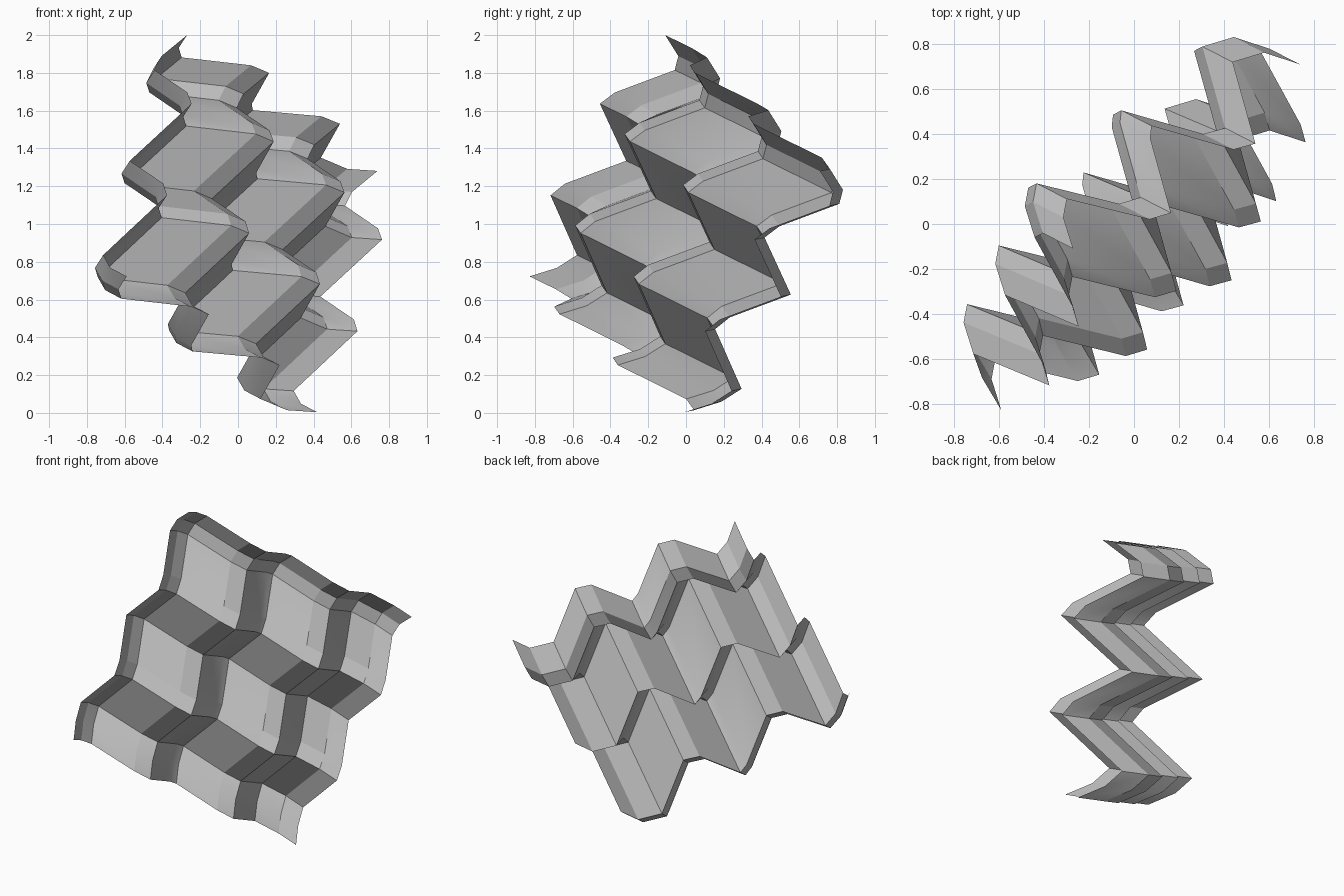
import bpy
import math
import bmesh
from mathutils import Vector

cube = bpy.data.objects.get("Cube")
if cube:
    bpy.data.objects.remove(cube, do_unlink=True)

# Plain grey surface
grey = bpy.data.materials.new("mid grey")
grey.use_nodes = True
colour = (0.5, 0.5, 0.5, 1.0)
grey.diffuse_color = colour
grey.node_tree.nodes["Principled BSDF"].inputs["Base Color"].default_value = colour

# Tilted square frame: top corner, the two sheet directions and the facing normal
corner = Vector((-0.27, -0.11, 2.0))
across = Vector((1.01, 0.82, -0.72)).normalized()
down = Vector((-0.32, -0.72, -1.28)).normalized()
facing = down.cross(across).normalized()

# Fold profiles as (distance, height)
across_folds = [(0, 0), (0.08, -0.14), (0.16, -0.195), (0.38, 0.116),
                (0.48, 0.155), (0.68, -0.17), (0.73, -0.21), (0.935, 0.11),
                (1.035, 0.152), (1.253, -0.203), (1.40, -0.146), (1.485, 0)]
down_folds = [(0, 0), (0.09, -0.165), (0.17, -0.193), (0.386, 0.12),
              (0.47, 0.177), (0.73, -0.21), (0.95, 0.11), (1.036, 0.163),
              (1.31, -0.235), (1.41, -0.15), (1.5, 0)]

# Sweep one fold profile along the other to make the corrugated sheet
bm = bmesh.new()
rows = [[bm.verts.new(corner + across * u + down * v + facing * (f + g))
         for u, f in across_folds] for v, g in down_folds]
for upper, lower in zip(rows, rows[1:]):
    for i in range(len(upper) - 1):
        bm.faces.new((upper[i], lower[i], lower[i + 1], upper[i + 1]))

mesh = bpy.data.meshes.new("corrugated_sheet")
bm.to_mesh(mesh)
bm.free()
mesh.materials.append(grey)
sheet = bpy.data.objects.new("corrugated_sheet", mesh)
bpy.context.collection.objects.link(sheet)

# Soft panels with crisp folds
bpy.ops.object.select_all(action="DESELECT")
sheet.select_set(True)
bpy.context.view_layer.objects.active = sheet
bpy.ops.object.shade_smooth_by_angle(angle=math.radians(20))
